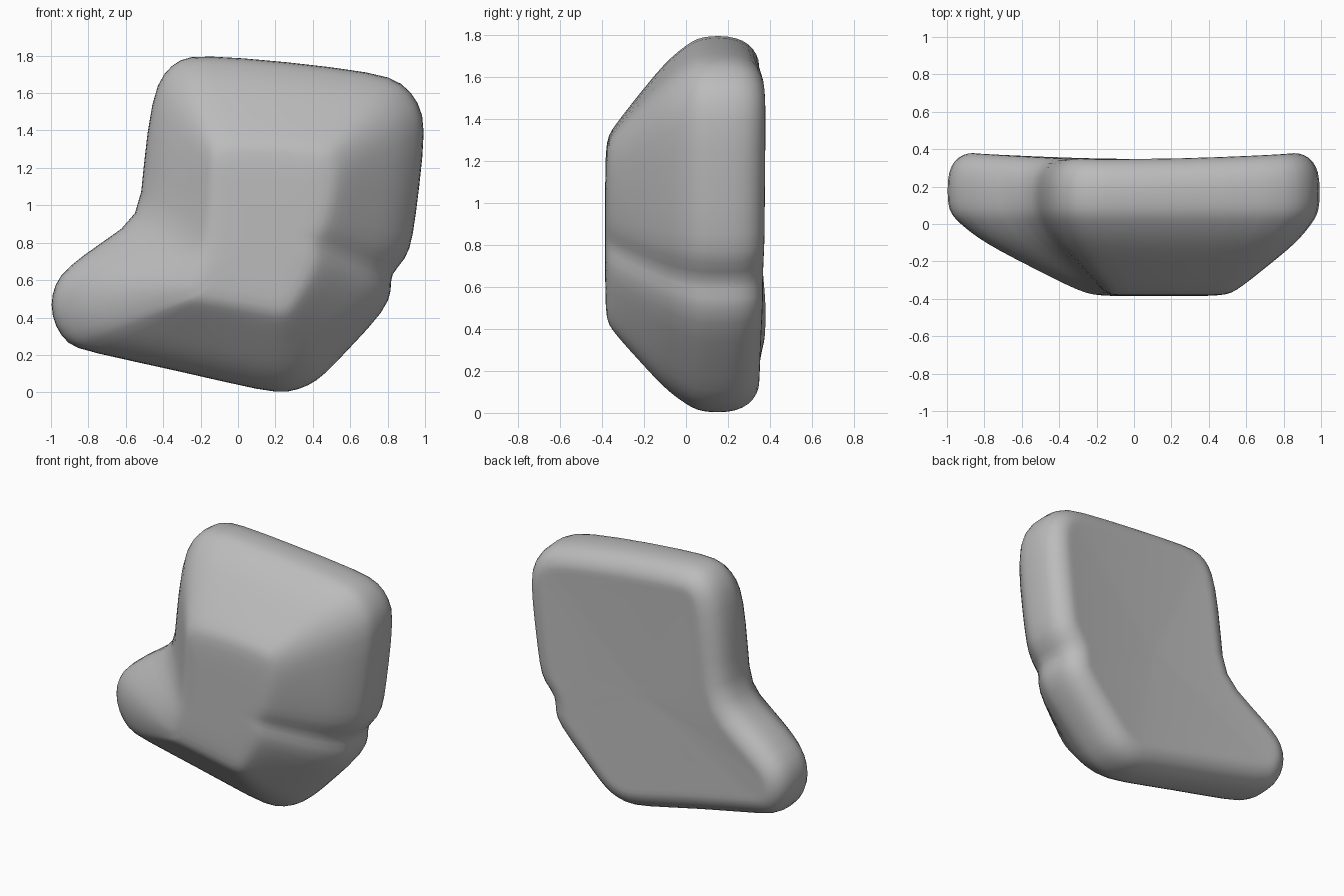
import bpy, bmesh
from mathutils import Vector

if "Cube" in bpy.data.objects:
    bpy.data.objects.remove(bpy.data.objects["Cube"])

# Outline (x, z) paired with the matching rim point of the raised front plateau
PAIRS = [
    (-.20, 1.805, -.05, 1.30), (.25, 1.77, .20, 1.30), (.74, 1.71, .42, 1.28),
    (.88, 1.66, .47, 1.26), (.97, 1.55, .49, 1.22), (1.005, 1.42, .50, 1.15),
    (.97, 1.10, .49, 1.05), (.935, .82, .46, .92), (.90, .71, .43, .86),
    (.81, .63, .39, .81), (.825, .55, .41, .74), (.79, .44, .39, .66),
    (.60, .24, .33, .55), (.46, .09, .28, .47), (.38, .035, .25, .45),
    (.27, -.003, .22, .44), (.15, .002, .16, .45), (-.30, .11, 0, .48),
    (-.82, .22, -.20, .51), (-.91, .255, -.20, .52), (-.98, .35, -.21, .54),
    (-1.006, .47, -.22, .56), (-.98, .58, -.22, .58), (-.92, .665, -.21, .62),
    (-.72, .81, -.18, .70), (-.52, .935, -.15, .77), (-.51, 1.20, -.13, 1.0),
    (-.46, 1.58, -.13, 1.20), (-.40, 1.71, -.12, 1.25), (-.31, 1.785, -.10, 1.28),
]
# Front slope: (blend from outline to plateau, y)
FRONT = [(1, -.38), (.9, -.355), (.75, -.30), (.55, -.22), (.35, -.14),
         (.2, -.07), (.09, 0), (.025, .05), (0, .11)]
# Rounded back rim: (inset from outline, y)
RIM = [(0, .20), (.02, .27), (.06, .32), (.12, .347)]

outer = [Vector(p[:2]) for p in PAIRS]
inner = [Vector(p[2:]) for p in PAIRS]
n = len(PAIRS)
heart = Vector((.12, .85))


def inward(i):
    """Inward direction of the clockwise outline at point i."""
    a = (outer[i] - outer[i - 1]).normalized()
    b = (outer[(i + 1) % n] - outer[i]).normalized()
    t = a + b
    return Vector((t.y, -t.x)).normalized()


def bowed(p, y):
    """Bend the back so both ends sit further out than the middle."""
    return Vector((p.x, y + .045 * p.x ** 2, p.y))


rings = []
# Front plateau, then its slopes down to the outline
for s in (.35, .7):
    rings.append([Vector((q.x, -.385, q.y)) for q in (heart.lerp(p, s) for p in inner)])
for t, y in FRONT:
    rings.append([Vector((q.x, y, q.y)) for q in (o.lerp(i, t) for o, i in zip(outer, inner))])
# Rounded rim, then the shallow dished back
for d, y in RIM:
    rings.append([bowed(outer[i] + inward(i) * d, y) for i in range(n)])
edge = [outer[i] + inward(i) * .16 for i in range(n)]
for s in (1, .85, .65, .4, .2):
    rings.append([bowed(heart.lerp(p, s), .335 + .01 * s) for p in edge])

bm = bmesh.new()
loops = [[bm.verts.new(v) for v in ring] for ring in rings]
for a, b in zip(loops, loops[1:]):
    for i in range(n):
        j = (i + 1) % n
        bm.faces.new((a[i], a[j], b[j], b[i]))
for loop, y in ((loops[0], -.385), (loops[-1], .335)):
    mid = bm.verts.new((heart.x, y, heart.y))
    for i in range(n):
        bm.faces.new((loop[i], loop[(i + 1) % n], mid))
bmesh.ops.recalc_face_normals(bm, faces=bm.faces)
for f in bm.faces:
    f.smooth = True

# Rounded stone
mesh = bpy.data.meshes.new("stone")
bm.to_mesh(mesh)
bm.free()
stone = bpy.data.objects.new("stone", mesh)
bpy.context.collection.objects.link(stone)
grey = bpy.data.materials.new("stone grey")
grey.diffuse_color = (.5, .5, .5, 1)
grey.use_nodes = True
grey.node_tree.nodes["Principled BSDF"].inputs["Base Color"].default_value = grey.diffuse_color
mesh.materials.append(grey)
sub = stone.modifiers.new("soften", 'SUBSURF')
sub.levels = sub.render_levels = 1
